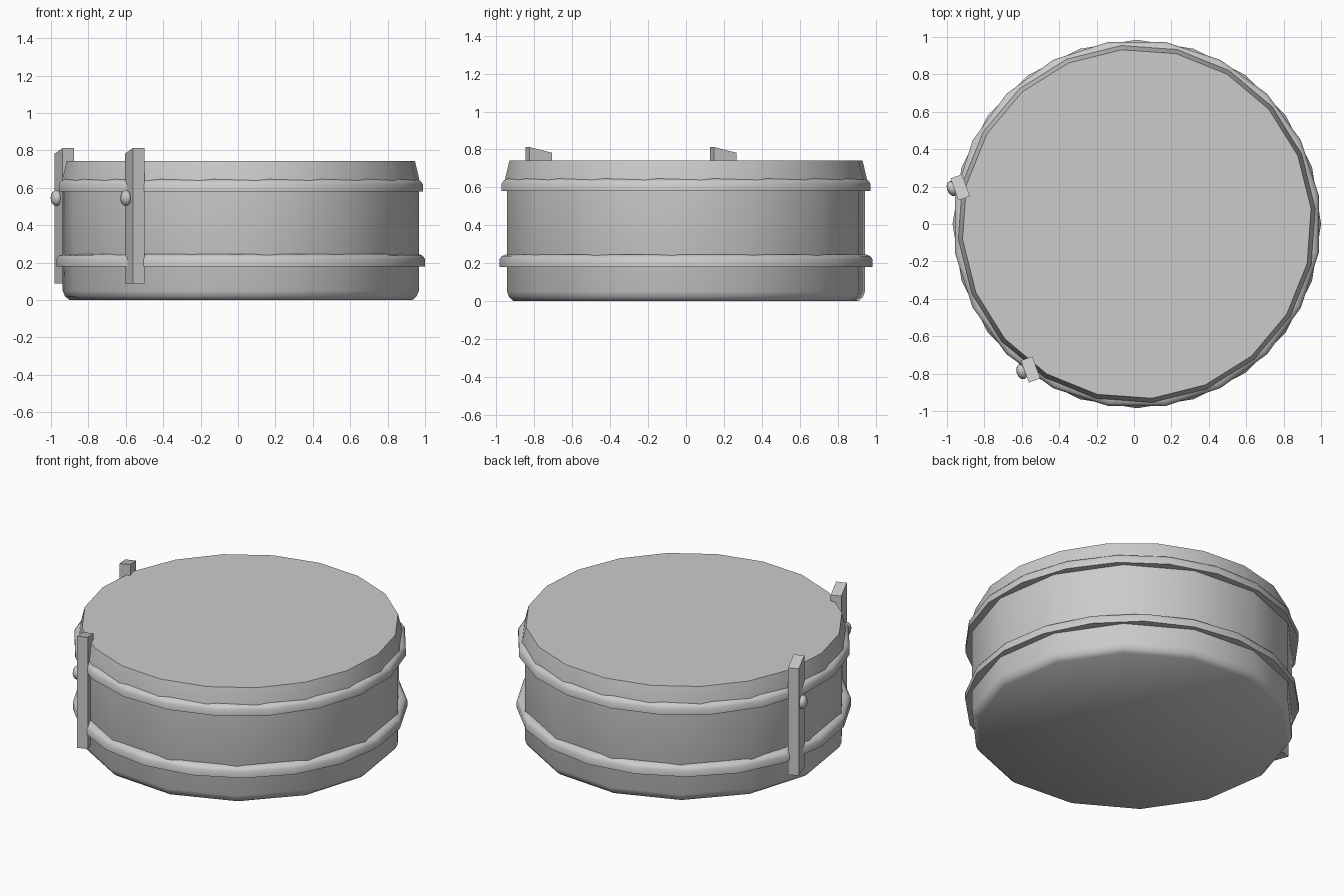
import bpy, bmesh, math
from mathutils import Matrix, Vector

if "Cube" in bpy.data.objects:
    bpy.data.objects.remove(bpy.data.objects["Cube"])

grey = bpy.data.materials.new("plain grey")
grey.use_nodes = True
COLOUR = (0.6, 0.6, 0.6, 1)
grey.diffuse_color = COLOUR
grey.node_tree.nodes["Principled BSDF"].inputs["Base Color"].default_value = COLOUR

CENTRE = Vector((0.015, 0, 0))


def finish(bm, name, smooth=None):
    bmesh.ops.recalc_face_normals(bm, faces=bm.faces)
    mesh = bpy.data.meshes.new(name)
    bm.to_mesh(mesh)
    bm.free()
    mesh.materials.append(grey)
    obj = bpy.data.objects.new(name, mesh)
    bpy.context.collection.objects.link(obj)
    if smooth:
        bpy.ops.object.select_all(action="DESELECT")
        obj.select_set(True)
        bpy.context.view_layer.objects.active = obj
        bpy.ops.object.shade_smooth_by_angle(angle=math.radians(smooth))
    return obj


def lathe(name, profile, sides, turn=0, closed=False, smooth=50):
    """Turn a (radius, height) profile around the drum axis."""
    bm = bmesh.new()
    rings = []
    for r, z in profile:
        angles = [math.radians(turn) + math.tau * i / sides for i in range(sides)]
        rings.append([bm.verts.new(CENTRE + Vector((r * math.cos(a), r * math.sin(a), z)))
                      for a in angles])
    pairs = list(zip(rings, rings[1:]))
    if closed:
        pairs.append((rings[-1], rings[0]))
    else:
        bm.faces.new(rings[0])
        bm.faces.new(rings[-1])
    for low, high in pairs:
        for i in range(sides):
            j = (i + 1) % sides
            bm.faces.new((low[i], low[j], high[j], high[i]))
    return finish(bm, name, smooth)


# Drum body with a chamfered foot, and the tapered lid
lathe("drum_body", [(0.92, 0), (0.943, 0.02), (0.955, 0.05), (0.955, 0.64)], 14, -133)
lathe("drum_lid", [(0.962, 0.6), (0.957, 0.65), (0.935, 0.742)], 20, 5)

# Rounded hoops around the drum
hoop = [(0.92, 0), (0.985, 0), (0.985, 0.04), (0.972, 0.057), (0.95, 0.066), (0.92, 0.066)]
for name, base, turn in (("lower_hoop", 0.18, 0), ("upper_hoop", 0.58, 9)):
    lathe(name, [(r, base + z) for r, z in hoop], 20, turn, closed=True)

# Upright clamps with sloping tops, each with a knob
for name, x, y, knob_x, knob_y in (("rear", -0.929, 0.196, -0.972, 0.19),
                                   ("front", -0.553, -0.778, -0.6, -0.79)):
    turn = Matrix.Translation((x, y, 0.45)) @ Matrix.Rotation(math.radians(-70), 4, "Z")
    bm = bmesh.new()
    bmesh.ops.create_cube(bm, size=1, matrix=Matrix.Diagonal((0.125, 0.065, 0.725, 1)))
    for v in bm.verts:
        if v.co.z > 0 and v.co.x < 0:
            v.co.z -= 0.03
    bm.transform(turn)
    finish(bm, name + "_clamp")

    bm = bmesh.new()
    place = (Matrix.Translation((knob_x, knob_y, 0.545))
             @ Matrix.Rotation(math.radians(20), 4, "Z")
             @ Matrix.Diagonal((0.028, 0.042, 0.042, 1)))
    bmesh.ops.create_uvsphere(bm, u_segments=12, v_segments=8, radius=1, matrix=place)
    finish(bm, name + "_knob", 60)
